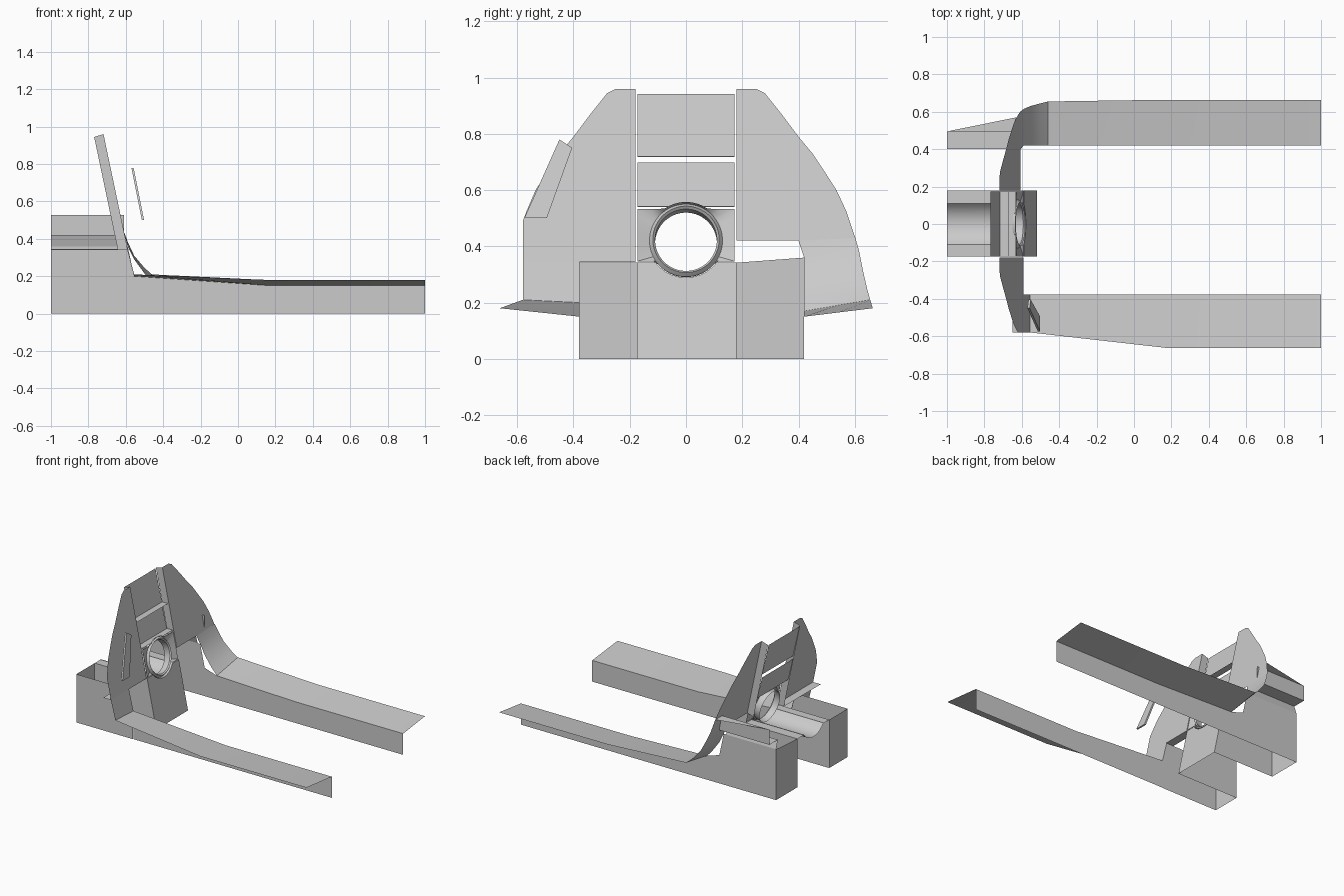
import bpy, math

if "Cube" in bpy.data.objects:
    bpy.data.objects.remove(bpy.data.objects["Cube"])


def mesh(name, verts, faces, smooth=False):
    me = bpy.data.meshes.new(name)
    me.from_pydata(verts, [], faces)
    me.update()
    ob = bpy.data.objects.new(name, me)
    bpy.context.collection.objects.link(ob)
    if smooth:
        bpy.ops.object.select_all(action='DESELECT')
        ob.select_set(True)
        bpy.context.view_layer.objects.active = ob
        bpy.ops.object.shade_smooth_by_angle(angle=math.radians(35))
    return ob


def loft(name, rows, closed=False, smooth=True):
    n = len(rows[0])
    verts = [p for r in rows for p in r]
    faces = []
    for i in range(len(rows) - 1):
        for j in range(n if closed else n - 1):
            k = (j + 1) % n
            faces.append((i * n + j, i * n + k, (i + 1) * n + k, (i + 1) * n + j))
    return mesh(name, verts, faces, smooth)


def poly(name, pts):
    return mesh(name, pts, [tuple(range(len(pts)))])


def lean(y, z, d=0.0):
    # point on the leaning bulkhead plane, pushed back by d
    return (-0.59 - 0.21 * (z - 0.345) - d, y, z - 0.3 * d)


# bulkhead side panels with rounded outer edge
arc = [(0.25, 0.96), (0.28, 0.945), (0.34, 0.87), (0.40, 0.79), (0.45, 0.73),
       (0.49, 0.67), (0.535, 0.60), (0.57, 0.525)]
poly("bulkhead_panel_left", [lean(-y, z) for y, z in
     [(0.18, 0.345), (0.18, 0.96)] + arc[:-1] + [(0.565, 0.53), (0.58, 0.49), (0.58, 0.345)]])
poly("bulkhead_panel_right", [lean(y, z) for y, z in
     [(0.18, 0.42), (0.18, 0.96)] + arc + [(0.495, 0.525), (0.495, 0.42)]])

# flanges beside the centre channel and ledge under the left panel
for s, side, zb in ((-1, "left", 0.345), (1, "right", 0.42)):
    poly("channel_flange_" + side, [lean(s * 0.18, zb), lean(s * 0.18, 0.96),
         lean(s * 0.18, 0.96, 0.05), lean(s * 0.18, zb, 0.05)])
poly("panel_ledge", [(-0.59, -0.58, 0.345), (-0.59, -0.18, 0.345),
                     (-0.65, -0.18, 0.345), (-0.65, -0.58, 0.345)])

# recessed centre panels, each with a bottom shelf
for name, z0, z1 in (("upper_centre_panel", 0.72, 0.957), ("middle_centre_panel", 0.542, 0.713)):
    loft(name, [[lean(y, z0), lean(y, z0 + 0.012, 0.045), lean(y, z1, 0.05)]
                for y in (-0.173, 0.173)], smooth=False)

# ring port: frame blending to a round lip and tube
N = 48
ang = [2 * math.pi * (i + 0.5) / N for i in range(N)]


def ring(r, d):
    return [lean(r * math.cos(a), 0.425 + r * math.sin(a), d) for a in ang]


frame = []
corner = [math.atan2(sz * h, sy * 0.173) % (2 * math.pi)
          for sy in (-1, 1) for sz, h in ((-1, 0.078), (1, 0.108))]
for i, a in enumerate(ang):
    c, s = math.cos(a), math.sin(a)
    for q in corner:
        if abs(q - a) < math.pi / N:
            c, s = math.cos(q), math.sin(q)
    h = 0.108 if s > 0 else 0.078
    r = max(0.133, min(0.173 / max(abs(c), 1e-6), h / max(abs(s), 1e-6)))
    frame.append(lean(r * c, 0.425 + r * s))
loft("ring_port", [frame, ring(0.13, 0.015), ring(0.118, 0.0), ring(0.11, 0.008),
                   ring(0.11, 0.05)], closed=True)

# lower centre panel and the troughed shelf behind it
dip = [(-0.175, 0.342), (-0.11, 0.342)]
for i in range(11):
    t = math.radians(216 + i * 10.8)
    dip.append((0.136 * math.cos(t), 0.425 + 0.136 * math.sin(t)))
dip += [(0.11, 0.342), (0.18, 0.342)]
loft("lower_centre_panel", [[lean(y, 0) for y, z in dip], [lean(y, z) for y, z in dip]])
loft("rear_shelf", [[lean(y, z) for y, z in dip], [(-1, y, z) for y, z in dip]])

# rear box walls
for side, yi, yo, zo in (("left", -0.175, -0.38, 0.342), ("right", 0.18, 0.42, 0.36)):
    poly("box_inner_wall_" + side, [(-0.5175, yi, 0), lean(yi, 0.342), (-1, yi, 0.342), (-1, yi, 0)])
    poly("box_end_wall_" + side, [(-1, yi, 0), (-1, yi, 0.342), (-1, yo, zo), (-1, yo, 0)])
    poly("box_outer_wall_" + side, [(-1, yo, 0), (-1, yo, zo), (-0.59, yo, zo),
                                    (-0.555, yo, 0.2), (-0.555, yo, 0)])

# left rail: outer wall and flared deck, rising to the bulkhead
loft("left_rail", [[(x, -0.378, 0), (x, -0.378, zi), (x, yo, zo)] for x, zi, yo, zo in
     ((1, 0.15, -0.662, 0.18), (0.17, 0.15, -0.662, 0.18), (-0.555, 0.20, -0.58, 0.21))])
poly("left_rail_riser", [(-0.555, -0.378, 0.20), (-0.555, -0.58, 0.21),
                         (-0.59, -0.58, 0.345), (-0.59, -0.378, 0.345)])

# right rail: inner wall and deck that sweeps up into the bulkhead
loft("right_rail_wall", [[(x, 0.42, 0), (x, 0.42, z)] for x, z in
     ((1, 0.15), (0.15, 0.15), (-0.46, 0.17), (-0.555, 0.2))])
sweep = [(1, 0.42, 0.15, 0.664, 0.18), (0.15, 0.42, 0.15, 0.664, 0.18),
         (-0.46, 0.42, 0.17, 0.655, 0.21), (-0.50, 0.42, 0.215, 0.645, 0.245),
         (-0.555, 0.42, 0.29, 0.63, 0.31), (-0.59, 0.42, 0.36, 0.615, 0.385),
         (-0.606, 0.40, 0.42, 0.602, 0.43)]
loft("right_rail_deck", [[(x, yi + (yo - yi) * t, zi + (zo - zi) * t) for t in (0, 0.5, 1)]
                         for x, yi, zi, yo, zo in sweep])
poly("right_rail_shoulder", [lean(0.495, 0.42), lean(0.602, 0.43), lean(0.57, 0.525), lean(0.495, 0.525)])

# right side console step running back from the bulkhead
step = [(0.42, 0.36), (0.40, 0.42), (0.495, 0.42), (0.495, 0.528)]
loft("console_step", [[(x, y, z) for y, z in step] for x in (-1, -0.61)], smooth=False)
poly("console_cap", [(-1, 0.495, 0.528), (-0.63, 0.495, 0.528), (-0.63, 0.57, 0.528)])

# thin separate blade in front of the left panel
blade = [(-0.45, 0.78), (-0.405, 0.75), (-0.495, 0.50), (-0.575, 0.50)]
fr = [(-0.558 + 0.2 * (0.78 - z), y, z) for y, z in blade]
bk = [(x - 0.012, y, z) for x, y, z in fr]
loft("blade", [fr, bk], closed=True, smooth=False)
poly("blade_front", fr)
poly("blade_back", bk)
